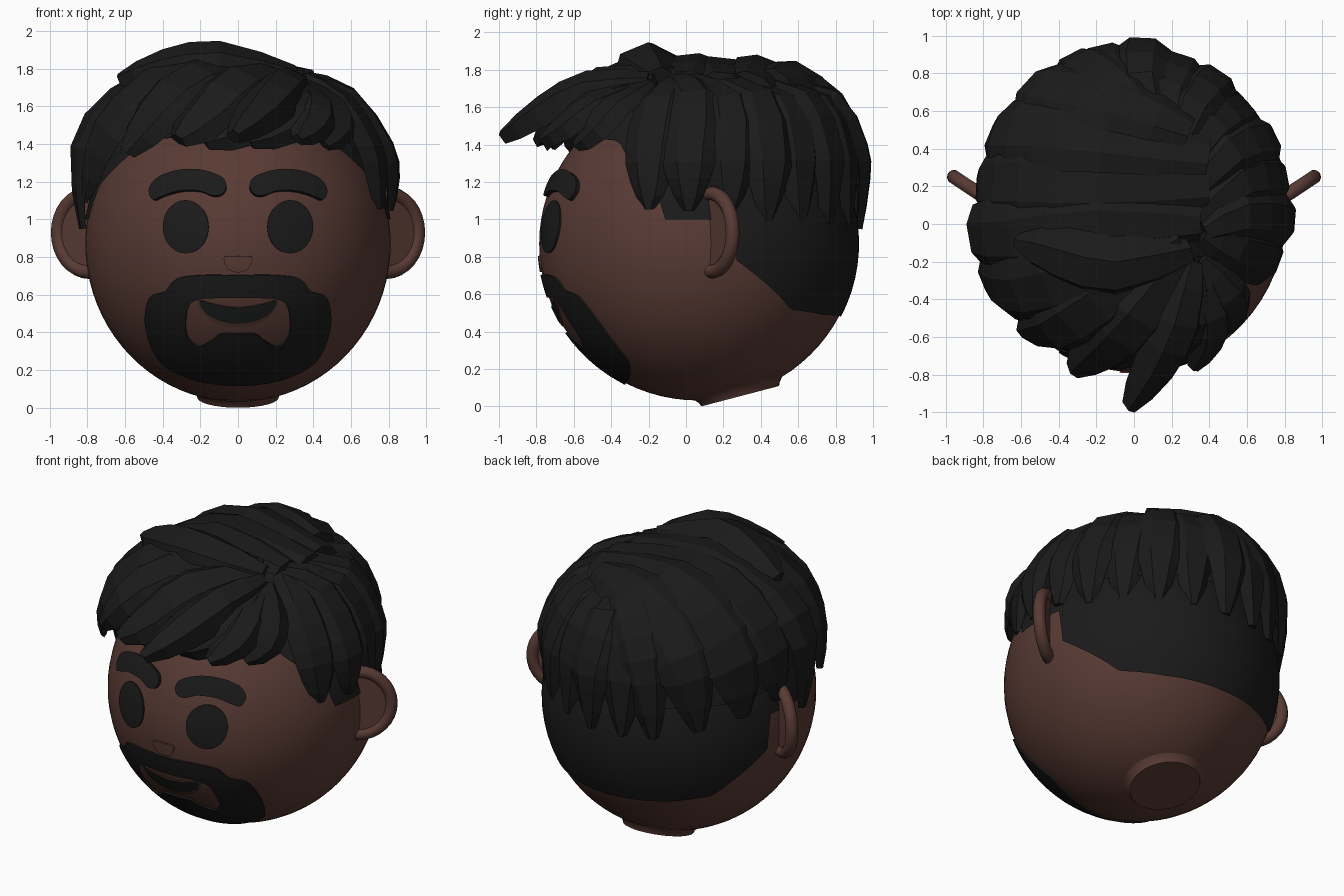
import bpy, bmesh, math, random
from mathutils import Vector, Matrix

if "Cube" in bpy.data.objects:
    bpy.data.objects.remove(bpy.data.objects["Cube"])

random.seed(4)
C = Vector((0, 0.065, 0.87))         # head centre
R = Vector((0.81, 0.85, 0.838))      # head radii


def material(name, rgb):
    m = bpy.data.materials.new(name)
    m.diffuse_color = (*rgb, 1)
    m.use_nodes = True
    m.node_tree.nodes["Principled BSDF"].inputs["Base Color"].default_value = m.diffuse_color
    return m


SKIN = material("brown skin", (0.1, 0.043, 0.034))
HAIR = material("black hair", (0.0105, 0.0105, 0.0105))
LIP = material("dark brown lip", (0.075, 0.032, 0.025))
MOUTH = material("mouth black", (0.01, 0.011, 0.011))


def finish(name, bm, mat, smooth=None, outward_from=None):
    bmesh.ops.recalc_face_normals(bm, faces=bm.faces)
    bm.normal_update()
    if outward_from is not None:
        if sum(f.normal.dot(f.calc_center_median() - outward_from) for f in bm.faces) < 0:
            bmesh.ops.reverse_faces(bm, faces=bm.faces)
    me = bpy.data.meshes.new(name)
    bm.to_mesh(me)
    bm.free()
    me.materials.append(mat)
    ob = bpy.data.objects.new(name, me)
    bpy.context.collection.objects.link(ob)
    if smooth:
        bpy.ops.object.select_all(action='DESELECT')
        ob.select_set(True)
        bpy.context.view_layer.objects.active = ob
        bpy.ops.object.shade_smooth_by_angle(angle=math.radians(smooth))
    return ob


def spline(pts, steps, closed):
    """Catmull-Rom resampling of a list of vectors."""
    n, out = len(pts), []
    get = (lambda i: pts[i % n]) if closed else (lambda i: pts[max(0, min(n - 1, i))])
    for i in range(n if closed else n - 1):
        a, b, c, d = (get(i + k) for k in (-1, 0, 1, 2))
        for s in range(steps):
            t = s / steps
            out.append(0.5 * (2 * b + (c - a) * t + (2 * a - 5 * b + 4 * c - d) * t * t
                              + (3 * b - a - 3 * c + d) * t ** 3))
    return out if closed else out + [pts[-1].copy()]


def bridge(bm, rings):
    for a, b in zip(rings, rings[1:]):
        for i in range(len(a)):
            j = (i + 1) % len(a)
            bm.faces.new((a[i], a[j], b[j], b[i]))


def on_face(x, z, off):
    """Point on the front of the head, raised by off."""
    u, w = x / R.x, (z - C.z) / R.z
    y = -math.sqrt(max(0.01, 1 - u * u - w * w))
    n = Vector((u / R.x, y / R.y, w / R.z)).normalized()
    return Vector((x, C.y + y * R.y, z)) + n * off


def plate(name, outer, mat, off, inner=None, side=1, rings=6):
    """Plate hugging the face, from an outline to a centre or inner outline."""
    o = spline([Vector((p[0] * side, p[1])) for p in outer], 5, True)
    if inner:
        q = spline([Vector((p[0] * side, p[1])) for p in inner], 5, True)
    else:
        mid = sum(o, Vector((0, 0))) / len(o)
        q = [mid + (p - mid) * 0.02 for p in o]
    bm = bmesh.new()
    levels = [(0, -0.01)] + [(k / rings, off) for k in range(rings + 1)]
    if inner:
        levels.append((1, -0.01))
    rows = [[bm.verts.new(on_face(*a.lerp(b, t), h)) for a, b in zip(o, q)] for t, h in levels]
    bridge(bm, rows)
    if not inner:
        bm.faces.new(rows[-1])
    return finish(name, bm, mat, 40, C)


def mirrored(half):
    """Close a right-hand half outline that starts and ends on x = 0."""
    return half + [(-x, z) for x, z in half[-2:0:-1]]


def dome(name, centre, rad, hem, segs, rows, smooth=None):
    """Ellipsoid cap whose lower edge follows hem: (degrees from back, z)."""
    bm = bmesh.new()
    grid = []
    for k in range(rows):
        row = []
        for i in range(segs):
            a = 360 * i / segs
            d = min(a, 360 - a)
            for (d0, z0), (d1, z1) in zip(hem, hem[1:]):
                if d0 <= d <= d1:
                    z = z0 + (z1 - z0) * (d - d0) / (d1 - d0)
            low = math.asin((z - centre.z) / rad.z)
            lat = low + (math.pi / 2 - low) * k / rows
            r = math.radians(a)
            row.append(bm.verts.new(centre + Vector((rad.x * math.sin(r) * math.cos(lat),
                       rad.y * math.cos(r) * math.cos(lat), rad.z * math.sin(lat)))))
        grid.append(row)
    bridge(bm, grid)
    top = bm.verts.new(centre + Vector((0, 0, rad.z)))
    for i in range(segs):
        bm.faces.new((grid[-1][i], grid[-1][(i + 1) % segs], top))
    return finish(name, bm, HAIR, smooth, centre)


def lock(name, pts, width, h=0.03, tip=0.2):
    """Faceted, tapered lock of hair swept along a path."""
    path = spline([Vector(p) for p in pts], 2, False)
    prof = [0.45, 0.85, 1.0, 0.95, 0.7, tip]
    bm, rows, n = bmesh.new(), [], len(path)
    for i, p in enumerate(path):
        t = (path[min(i + 1, n - 1)] - path[max(i - 1, 0)]).normalized()
        s = t.cross(p - Vector((0, 0.1, 0.95))).normalized()
        nor = s.cross(t).normalized()
        f = i / (n - 1) * (len(prof) - 1)
        k = min(int(f), len(prof) - 2)
        m = prof[k] + (prof[k + 1] - prof[k]) * (f - k)
        w, e = width / 2 * m, h * (0.3 + 0.7 * m)
        rows.append([bm.verts.new(p + s * a * w + nor * b * e) for a, b in
                     ((-1, -1.2), (-0.55, 0.7), (0.4, 0.8), (1, -1.2), (0, -1.8))])
    bridge(bm, rows)
    bm.faces.new(rows[0])
    bm.faces.new(rows[-1])
    return finish(name, bm, HAIR)


# Head and tilted neck stub
bm = bmesh.new()
bmesh.ops.create_uvsphere(bm, u_segments=64, v_segments=40, radius=1,
                          matrix=Matrix.Translation(C) @ Matrix.Diagonal((*R, 1)))
finish("head", bm, SKIN, 60)
bm = bmesh.new()
tilt = Matrix.Translation((0, 0.29, 0.055)) @ Matrix.Rotation(math.atan2(0.11, 0.42), 4, 'X')
rows = [[bm.verts.new(tilt @ Vector((r * math.cos(math.tau * i / 40), r * math.sin(math.tau * i / 40), z)))
         for i in range(40)] for r, z in ((.215, 0), (.222, .018), (.24, .04), (.265, .065), (.29, .1))]
bridge(bm, rows)
bm.faces.new(rows[0])
finish("neck", bm, SKIN, 40, C)

# Ears: thick rim around a thin inner plate, swept backwards
for side, tag in ((1, "right"), (-1, "left")):
    d = Vector((0.83 * side, 0.55, 0)).normalized()
    up = Vector((0, 0, 1))
    M = Matrix((d, up, d.cross(up))).transposed().to_4x4()
    M.translation = (0.79 * side, 0.14, 0.93)
    bm = bmesh.new()
    rows = []
    for i in range(32):
        a = math.tau * i / 32
        c = Vector((math.cos(a), math.sin(a), 0))
        rows.append([bm.verts.new(M @ (Vector((c.x * 0.198, c.y * 0.208, 0)) + c * 0.038 * math.cos(b)
                     + Vector((0, 0, 0.038 * math.sin(b))))) for b in
                     (math.tau * j / 10 for j in range(10))])
    bridge(bm, rows + rows[:1])
    finish("ear_rim_" + tag, bm, SKIN, 60)
    bm = bmesh.new()
    bmesh.ops.create_cone(bm, cap_ends=True, segments=32, radius1=0.2, radius2=0.2, depth=0.03, matrix=M)
    finish("ear_inner_" + tag, bm, SKIN, 40)

    # Eyes and eyebrows
    eye = [(0.275 + 0.12 * math.cos(math.tau * i / 10), 0.96 + 0.14 * math.sin(math.tau * i / 10))
           for i in range(10)]
    plate("eye_" + tag, eye, HAIR, 0.009, side=side)
    brow = [(.06, 1.175), (.09, 1.22), (.2, 1.255), (.32, 1.25), (.42, 1.21), (.46, 1.15),
            (.44, 1.1), (.39, 1.12), (.3, 1.145), (.2, 1.145), (.13, 1.12), (.08, 1.13)]
    plate("eyebrow_" + tag, brow, HAIR, 0.024, side=side)

# Nose, goatee, lip and mouth
plate("nose", mirrored([(0, .805), (.06, .805), (.075, .79), (.055, .74), (0, .72)]), SKIN, 0.01)
goatee = mirrored([(0, .705), (.2, .705), (.325, .685), (.385, .62), (.47, .58), (.485, .42),
                   (.41, .25), (.25, .16), (.1, .13), (0, .125)])
gap = mirrored([(0, .585), (.12, .585), (.2, .58), (.25, .555), (.272, .5), (.27, .39),
                (.21, .33), (.14, .36), (.09, .395), (0, .397)])
plate("goatee", goatee, HAIR, 0.01, inner=gap)
plate("lip", mirrored([(0, .535), (.12, .55), (.21, .572), (.19, .51), (.11, .45), (0, .43)]), LIP, 0.005)
plate("mouth", mirrored([(0, .533), (.12, .548), (.2, .57), (.175, .51), (.1, .467), (0, .45)]), MOUTH, 0.008)

# Shaved scalp and the hair mass under the locks
dome("scalp", C, R * 1.012, [(0, .48), (30, .49), (51, .52), (76, .78), (78, 1.0), (103, 1.0),
                             (105, 1.17), (130, 1.42), (180, 1.46)], 180, 24, 50)
dome("hair_mass", Vector((-0.02, 0.12, 1.05)), Vector((.79, .81, .78)),
     [(0, 1.15), (70, 1.15), (100, 1.2), (130, 1.42), (180, 1.46)], 24, 7)

# Fringe locks, swept forward from the whorl: path, width, thickness
fringe = [
    ([(.32, -.2, 1.75), (.25, -.53, 1.73), (.13, -.78, 1.6), (-.02, -.98, 1.45)], .3, .06),
    ([(.28, -.15, 1.77), (.02, -.5, 1.75), (-.16, -.68, 1.58), (-.32, -.79, 1.43)], .4, .05),
    ([(.25, -.1, 1.79), (-.2, -.42, 1.78), (-.45, -.57, 1.58), (-.6, -.57, 1.36)], .42, .045),
    ([(.3, -.2, 1.74), (.2, -.52, 1.68), (.02, -.68, 1.53), (-.18, -.74, 1.42)], .36, .045),
    ([(.3, -.2, 1.74), (.32, -.52, 1.66), (.24, -.66, 1.52), (.06, -.72, 1.42)], .3, .045),
    ([(.3, -.2, 1.74), (.42, -.5, 1.63), (.4, -.65, 1.52), (.32, -.77, 1.43)], .26, .04),
    ([(.35, -.2, 1.73), (.5, -.4, 1.62), (.53, -.5, 1.5), (.46, -.59, 1.4)], .28, .035)]
# Long locks combed over the crown to the left side
comb = [
    ([(.3, -.15, 1.78), (-.1, -.25, 1.88), (-.4, -.18, 1.84), (-.63, -.09, 1.75)], .36, .06),
    ([(.25, -.12, 1.79), (-.25, -.27, 1.85), (-.62, -.36, 1.61), (-.77, -.32, 1.36), (-.81, -.26, 1.12)], .42, .03),
    ([(.35, 0, 1.78), (-.2, 0, 1.86), (-.65, -.06, 1.67), (-.86, -.06, 1.38), (-.83, -.05, .95)], .42, .03),
    ([(.4, .2, 1.77), (-.2, .22, 1.84), (-.6, .24, 1.69), (-.81, .22, 1.4), (-.81, .17, 1.08)], .46, .03),
    ([(.4, .37, 1.76), (-.15, .48, 1.82), (-.5, .52, 1.68), (-.73, .5, 1.4), (-.75, .45, 1.05)], .48, .03),
    ([(.3, .5, 1.77), (-.08, .66, 1.78), (-.4, .73, 1.6), (-.55, .75, 1.35), (-.58, .69, 1.0)], .42, .03),
    ([(.2, .45, 1.78), (-.05, .7, 1.75), (-.22, .84, 1.58), (-.32, .89, 1.32), (-.35, .85, .95)], .36, .03)]
for i, (pts, w, h) in enumerate(fringe):
    lock(f"fringe_lock_{i}", pts, w, h, 0.28)
for i, (pts, w, h) in enumerate(comb):
    lock(f"combed_lock_{i}", pts, w, h)

# Locks fanning from the whorl down the right side and the back
for i in range(9):
    a = math.radians(-23 + 15.6 * i)
    x, y = math.cos(a), math.sin(a)
    j = 0.012 if i % 2 else -0.012
    back = max(0, y)
    drop = random.uniform(-0.03, 0.03)
    k = 1 - 0.05 * max(0, math.sin(2 * a))    # right rear is slightly drawn in
    x, y = x * k, y * k
    lock(f"side_lock_{i}", [
        (.33 - .2 * back + .05 * x, -.05 + .45 * back, 1.76),
        (.61 * x, .12 + .68 * y, 1.66 + j), ((.79 + j) * x, .12 + (.82 + j) * y, 1.4),
        ((.83 + j) * x, .12 + (.84 + j) * y, 1.22), (.82 * x, .12 + .82 * y, 1.07 - .14 * back + drop)],
        0.31, 0.03)
